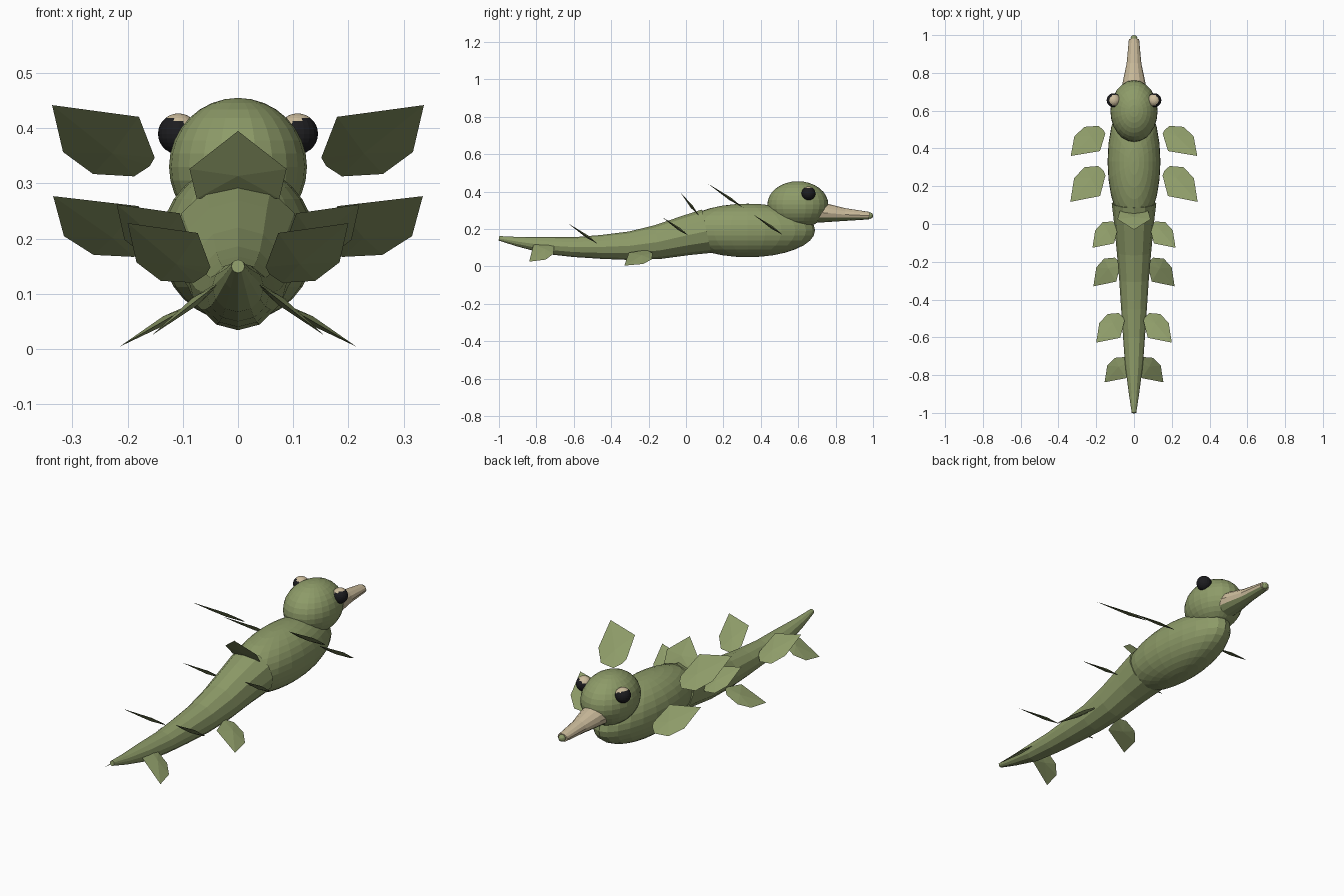
import bpy, bmesh, math
from mathutils import Vector, Matrix

cube = bpy.data.objects.get("Cube")
if cube:
    bpy.data.objects.remove(cube, do_unlink=True)


def make_material(name, rgb):
    mat = bpy.data.materials.new(name)
    mat.use_nodes = True
    colour = (*rgb, 1)
    mat.diffuse_color = colour
    mat.node_tree.nodes["Principled BSDF"].inputs["Base Color"].default_value = colour
    return mat


GREEN = make_material("leaf green", (0.27, 0.33, 0.14))
BEIGE = make_material("sand beige", (0.60, 0.50, 0.33))
BLACK = make_material("eye black", (0.012, 0.012, 0.014))


def finish(name, bm, mats, rule=None):
    """Turn a bmesh into an object; rule picks the material of each face."""
    bmesh.ops.recalc_face_normals(bm, faces=bm.faces)
    bm.normal_update()
    if rule:
        for face in bm.faces:
            face.material_index = rule(face)
    mesh = bpy.data.meshes.new(name)
    bm.to_mesh(mesh)
    bm.free()
    for mat in mats:
        mesh.materials.append(mat)
    obj = bpy.data.objects.new(name, mesh)
    bpy.context.collection.objects.link(obj)
    return obj


def ellipsoid(name, centre, radii, mats, rule=None, segments=24, rings=16):
    bm = bmesh.new()
    place = Matrix.Translation(centre) @ Matrix.Diagonal((*radii, 1))
    bmesh.ops.create_uvsphere(bm, u_segments=segments, v_segments=rings,
                              radius=1, matrix=place)
    return finish(name, bm, mats, rule)


def loft(name, stations, sides, mats, rule=None):
    """Tube along y; each station is (y, centre z, half width, half height)."""
    bm = bmesh.new()
    rings = []
    for i, (y, z, rx, rz) in enumerate(stations):
        a, b = stations[max(i - 1, 0)], stations[min(i + 1, len(stations) - 1)]
        slope = (b[1] - a[1]) / (b[0] - a[0])
        ring = []
        for k in range(sides):
            t = math.tau * k / sides
            up = rz * math.cos(t)
            ring.append(bm.verts.new((rx * math.sin(t), y - slope * up, z + up)))
        rings.append(ring)
    for low, high in zip(rings, rings[1:]):
        for k in range(sides):
            n = (k + 1) % sides
            bm.faces.new((low[k], low[n], high[n], high[k]))
    bm.faces.new(rings[0])
    bm.faces.new(rings[-1])
    return finish(name, bm, mats, rule)


def blade(name, points, thickness=0.008):
    """Thin faceted leaf: a flat outline with a raised middle on both sides."""
    bm = bmesh.new()
    outline = [bm.verts.new(p) for p in points]
    middle = sum((Vector(p) for p in points), Vector()) / len(points)
    normal = (Vector(points[1]) - middle).cross(Vector(points[3]) - middle).normalized()
    for side in (1, -1):
        peak = bm.verts.new(middle + normal * thickness * side)
        for a, b in zip(outline, outline[1:] + outline[:1]):
            bm.faces.new((a, b, peak))
    return finish(name, bm, [GREEN])


# Body and head
ellipsoid("body", (0, 0.33, 0.192), (0.14, 0.36, 0.143), [GREEN])
ellipsoid("head", (0, 0.598, 0.33), (0.125, 0.163, 0.125), [GREEN])

# Tail, tapering backwards and curling up at the tip
loft("tail", [
    (-1.0, 0.150, 0.012, 0.012),
    (-0.90, 0.132, 0.027, 0.025),
    (-0.75, 0.112, 0.047, 0.045),
    (-0.60, 0.103, 0.058, 0.053),
    (-0.45, 0.104, 0.068, 0.064),
    (-0.30, 0.110, 0.078, 0.076),
    (-0.15, 0.130, 0.091, 0.090),
    (0.0, 0.165, 0.105, 0.104),
    (0.11, 0.188, 0.118, 0.116),
], 12, [GREEN])

# Snout, pale above and green below, with a small rounded tip
loft("snout", [
    (0.66, 0.292, 0.075, 0.062),
    (0.76, 0.285, 0.058, 0.048),
    (0.85, 0.277, 0.039, 0.034),
    (0.98, 0.271, 0.027, 0.020),
], 12, [GREEN, BEIGE], lambda f: int(f.normal.z > -0.35))
ellipsoid("snout_tip", (0, 0.984, 0.271), (0.018, 0.016, 0.017), [GREEN],
          segments=12, rings=8)

# Eyes with a pale upper lid
for label, side in (("left", 1), ("right", -1)):
    lid = Vector((-0.35 * side, 0, 0.94))
    ellipsoid(label + "_eye", (0.108 * side, 0.655, 0.39), (0.037, 0.037, 0.037),
              [BLACK, BEIGE], lambda f: int(f.normal.dot(lid) > 0.55),
              segments=20, rings=14)

# Paired leaf fins: name, tip position, width scale, length scale, x and y slope
LEAF = [(0, 0), (0.016, 0.1), (0.06, 0.147), (0.12, 0.152),
        (0.143, 0.13), (0.15, 0.112), (0.127, 0.025)]
FINS = [
    ("chest_fin", (0.335, 0.36, 0.277), 1.22, 1.05, 0, -0.69),
    ("shoulder_fin", (0.337, 0.117, 0.442), 1.24, 1.25, 0, -0.68),
    ("hip_fin", (0.22, -0.126, 0.262), 0.9, 0.92, 0, -0.7),
    ("belly_fin", (0.215, -0.33, 0.004), 0.95, 1.0, -0.58, 0),
    ("tail_fin", (0.2, -0.628, 0.228), 1.0, 1.03, 0, -0.69),
    ("tail_tip_fin", (0.156, -0.838, 0.025), 0.9, 0.88, -0.78, 0),
]
for name, (tx, ty, tz), sx, sy, slope_x, slope_y in FINS:
    for label, side in (("left", 1), ("right", -1)):
        points = [(side * (tx - u * sx), ty + v * sy,
                   tz - slope_x * u * sx + slope_y * v * sy) for u, v in LEAF]
        blade(f"{label}_{name}", points)

# Single fin on the back
half = [(0.0, -0.03), (0.088, 0.025), (0.075, 0.068)]
outline = half + [(-x, y) for x, y in reversed(half[1:])]
blade("back_fin", [(x, y, 0.27 + 1.25 * (0.07 - y)) for x, y in outline])
